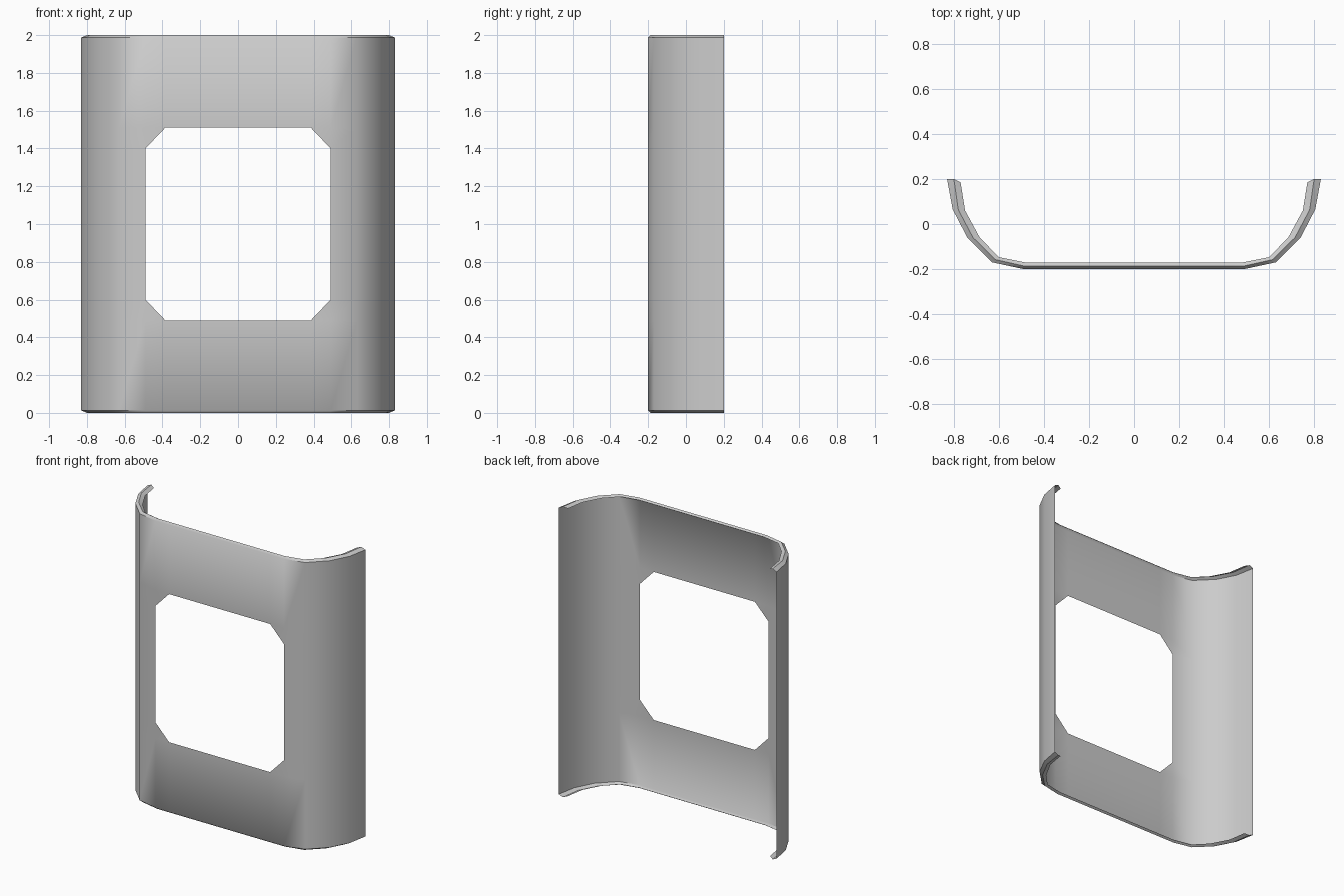
import bpy, bmesh, math

if "Cube" in bpy.data.objects:
    bpy.data.objects.remove(bpy.data.objects["Cube"])

# Half profiles seen from above: outer wall, lip crest, lip inner edge
outer = [(.83, .2), (.805, .065), (.74, -.06), (.63, -.17), (.49, -.2), (.385, -.2)]
crest = [(.80, .2), (.78, .063), (.715, -.06), (.615, -.158), (.485, -.187), (.385, -.187)]
inner = [(.77, .185), (.75, .06), (.685, -.06), (.60, -.147), (.475, -.172), (.385, -.172)]


def full(half):
    return [(-x, y) for x, y in half] + half[::-1]


outer, crest, inner = full(outer), full(crest), full(inner)

# Rows from the bottom lip, up the wall, to the top lip
rows = [(inner, .01), (crest, 0), (outer, .013), (outer, .49), (outer, .6),
        (outer, 1.4), (outer, 1.51), (outer, 1.987), (crest, 2), (inner, 1.99)]

bm = bmesh.new()
grid = [[bm.verts.new((x, y, z)) for x, y in prof] for prof, z in rows]

# Window cells are left open; its corner cells keep the outer triangle
HOLE_COLS, HOLE_ROWS = (4, 6), (3, 5)
for r in range(len(rows) - 1):
    for c in range(len(outer) - 1):
        quad = [grid[r][c], grid[r][c + 1], grid[r + 1][c + 1], grid[r + 1][c]]
        if HOLE_COLS[0] <= c <= HOLE_COLS[1] and HOLE_ROWS[0] <= r <= HOLE_ROWS[1]:
            if c in HOLE_COLS and r in HOLE_ROWS:
                right, top = c == HOLE_COLS[1], r == HOLE_ROWS[1]
                opposite = {(True, True): 0, (False, True): 1,
                            (False, False): 2, (True, False): 3}[(right, top)]
                quad.pop(opposite)
            else:
                continue
        bm.faces.new(quad)

loose = [v for v in bm.verts if not v.link_faces]
bmesh.ops.delete(bm, geom=loose, context='VERTS')
mesh = bpy.data.meshes.new("curved_frame_panel")
bm.to_mesh(mesh)
bm.free()

# Panel object
panel = bpy.data.objects.new("curved_frame_panel", mesh)
bpy.context.collection.objects.link(panel)
bpy.context.view_layer.objects.active = panel
panel.select_set(True)
bpy.ops.object.shade_smooth_by_angle(angle=math.radians(45))
